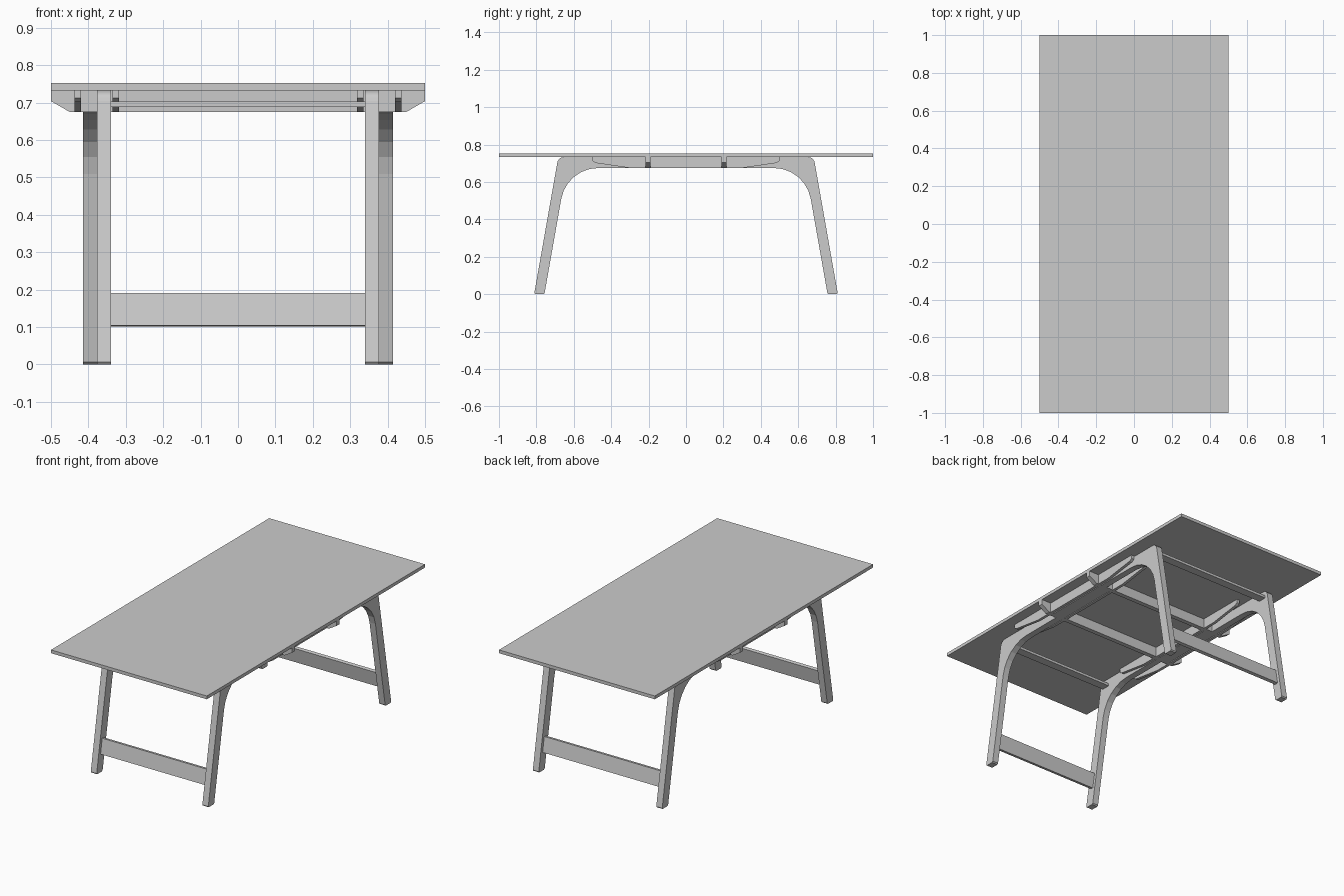
import bpy
import bmesh
from math import cos, sin, radians, tan
from mathutils import Matrix, Vector

if "Cube" in bpy.data.objects:
    bpy.data.objects.remove(bpy.data.objects["Cube"])

TOP_UNDER = 0.733   # underside of the table top
RAIL_LOW = 0.675    # underside of the support frame
TILT = radians(10)  # leg splay


def prism(name, pts, axis, a, b):
    """Extrude a 2D profile along x (pts are y,z) or y (pts are x,z)."""
    bm = bmesh.new()
    put = (lambda p, t: (t, p[0], p[1])) if axis == 'x' else (lambda p, t: (p[0], t, p[1]))
    face = bm.faces.new([bm.verts.new(put(p, a)) for p in pts])
    ext = bmesh.ops.extrude_face_region(bm, geom=[face])
    shift = Vector((b - a, 0, 0)) if axis == 'x' else Vector((0, b - a, 0))
    bmesh.ops.translate(bm, verts=[v for v in ext['geom'] if isinstance(v, bmesh.types.BMVert)], vec=shift)
    return finish(name, bm)


def box(name, centre, size, tilt=0.0):
    bm = bmesh.new()
    mat = Matrix.Translation(centre) @ Matrix.Rotation(tilt, 4, 'X') @ Matrix.Diagonal((*size, 1))
    bmesh.ops.create_cube(bm, size=1, matrix=mat)
    return finish(name, bm)


def finish(name, bm):
    bmesh.ops.recalc_face_normals(bm, faces=bm.faces[:])
    mesh = bpy.data.meshes.new(name)
    bm.to_mesh(mesh)
    bm.free()
    obj = bpy.data.objects.new(name, mesh)
    bpy.context.collection.objects.link(obj)
    return obj


def arc(cy, cz, r, start, end, steps):
    angles = [radians(start + (end - start) * i / steps) for i in range(steps + 1)]
    return [(cy + r * cos(t), cz + r * sin(t)) for t in angles]


def leg_profile():
    """Splayed leg curving into a long horizontal arm, for the +y end."""
    c = 0.006
    foot = [(0.763, 0), (0.806, 0), (0.812 - c * tan(TILT), c)]
    shoulder = arc(0.6535, 0.698, 0.035, 10, 90, 5)
    arm = [(-0.215, TOP_UNDER), (-0.215, RAIL_LOW)]
    inside = arc(0.47, 0.475, 0.20, 90, 10, 6)
    return foot + shoulder + arm + inside + [(0.757 - c * tan(TILT), c)]


# Table top
box("table_top", (0, 0, 0.7425), (1.0, 2.0, 0.019))

# Leg pairs: the front pair sits inside the back pair so the arms overlap
for end, s, x0, x1 in (("front", -1, 0.339, 0.377), ("back", 1, 0.377, 0.415)):
    profile = [(s * y, z) for y, z in leg_profile()]
    for side, sx in (("left", -1), ("right", 1)):
        prism(f"{end}_{side}_leg", profile, 'x', sx * x0, sx * x1)
    # Low stretcher and flat upper rail joining each pair
    length = 2 * x0 + 0.004
    box(f"{end}_stretcher", (0, s * 0.758, 0.146), (length, 0.02, 0.088), s * TILT)
    box(f"{end}_upper_rail", (0, s * 0.645, 0.6955), (length, 0.05, 0.015))

# Tapered guide boards clamping the leg arms on both faces
guide = [(-0.5, TOP_UNDER), (0.5, TOP_UNDER), (0.5, 0.712), (0.485, 0.702), (0.3, RAIL_LOW),
         (-0.3, RAIL_LOW), (-0.485, 0.702), (-0.5, 0.712)]
for side, sx in (("left", -1), ("right", 1)):
    prism(f"{side}_inner_guide", guide, 'x', sx * 0.318, sx * 0.335)
    prism(f"{side}_outer_guide", guide, 'x', sx * 0.420, sx * 0.437)

# Cross bars with chamfered ends
bar = [(-0.5, TOP_UNDER), (0.5, TOP_UNDER), (0.5, 0.704), (0.45, RAIL_LOW),
       (-0.45, RAIL_LOW), (-0.5, 0.704)]
for end, s in (("front", -1), ("back", 1)):
    prism(f"{end}_cross_bar", bar, 'y', s * 0.19, s * 0.217)
